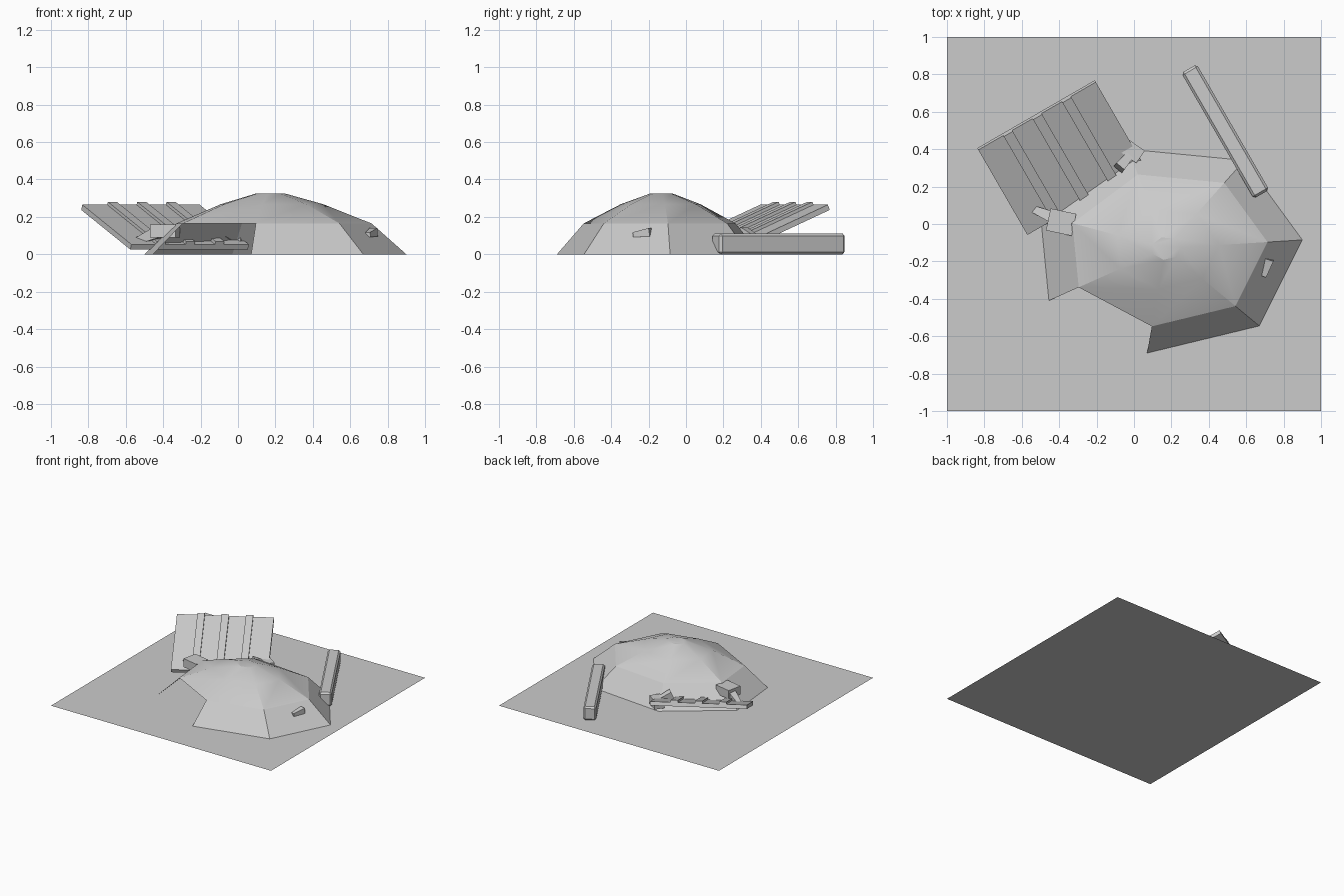
import bpy, bmesh, math
from mathutils import Matrix, Vector

if "Cube" in bpy.data.objects:
    bpy.data.objects.remove(bpy.data.objects["Cube"])

grey = bpy.data.materials.new("plain_grey")
grey.diffuse_color = (0.6, 0.6, 0.6, 1)
grey.use_nodes = True
grey.node_tree.nodes["Principled BSDF"].inputs["Base Color"].default_value = grey.diffuse_color


def finish(name, bm, smooth=None):
    me = bpy.data.meshes.new(name)
    bm.to_mesh(me)
    bm.free()
    me.materials.append(grey)
    ob = bpy.data.objects.new(name, me)
    bpy.context.collection.objects.link(ob)
    if smooth:
        bpy.ops.object.select_all(action='DESELECT')
        ob.select_set(True)
        bpy.context.view_layer.objects.active = ob
        bpy.ops.object.shade_smooth_by_angle(angle=math.radians(smooth))
    return ob


def box(name, centre, size, rot=Matrix(), bevel=0):
    bm = bmesh.new()
    bmesh.ops.create_cube(bm, size=1, matrix=Matrix.Diagonal((*size, 1)))
    if bevel:
        bmesh.ops.bevel(bm, geom=bm.edges[:], offset=bevel, segments=1, affect='EDGES')
    bm.transform(Matrix.Translation(centre) @ rot)
    return finish(name, bm)


def peg(name, a, b, r1, r2, sides=4):
    """Tapered peg from a to b."""
    a, b = Vector(a), Vector(b)
    d = b - a
    bm = bmesh.new()
    bmesh.ops.create_cone(bm, cap_ends=True, segments=sides, radius1=r1, radius2=r2, depth=d.length)
    bm.transform(Matrix.Translation((a + b) / 2) @ d.to_track_quat('Z', 'Y').to_matrix().to_4x4()
                 @ Matrix.Rotation(math.pi / 4, 4, 'Z'))
    return finish(name, bm)


# Flat base sheet
bm = bmesh.new()
bmesh.ops.create_grid(bm, x_segments=1, y_segments=1, size=1)
finish("base_sheet", bm)

# Seven-sided dome shell, one lower panel left open as the entrance
outline = [(0.59, 0.34), (0.90, -0.085), (0.67, -0.545), (0.07, -0.69),
           (-0.455, -0.41), (-0.50, 0.05), (-0.03, 0.40)]
cx, cy = 0.17, -0.13
bm = bmesh.new()
rings = [[bm.verts.new((cx + (x - cx) * s, cy + (y - cy) * s, z)) for x, y in outline]
         for s, z in ((1, 0), (0.745, 0.165), (0.39, 0.268), (0.11, 0.325))]
for k in range(3):
    for i in range(7):
        j = (i + 1) % 7
        if (k, i) != (0, 3):
            bm.faces.new((rings[k][j], rings[k][i], rings[k + 1][i], rings[k + 1][j]))
bm.faces.new(rings[3][::-1])
bmesh.ops.recalc_face_normals(bm, faces=bm.faces[:])
if max(bm.faces, key=lambda f: f.calc_center_median().z).normal.z < 0:
    bmesh.ops.reverse_faces(bm, faces=bm.faces[:])
finish("dome_shell", bm, 20)

# Sloping board with three battens
tilt = Matrix.Rotation(math.radians(30), 4, 'Z') @ Matrix.Rotation(math.radians(22), 4, 'X')
mid = Vector((-0.39, 0.355, 0.145))
box("sloping_board", mid, (0.725, 0.566, 0.03), tilt)
for n in (-1, 0, 1):
    box(f"batten_{n + 2}", mid + tilt @ Vector((n * 0.181, 0, 0.022)), (0.055, 0.566, 0.02), tilt)

# Corner blocks with short pegs holding the board's lower edge
box("left_block", (-0.39, 0.01, 0.125), (0.14, 0.12, 0.07), Matrix.Rotation(math.radians(-12), 4, 'Z'))
peg("left_peg", (-0.42, 0.03, 0.12), (-0.54, 0.08, 0.07), 0.045, 0.025)
box("right_block", (-0.01, 0.39, 0.07), (0.11, 0.08, 0.07), Matrix.Rotation(math.radians(-35), 4, 'Z'))
peg("right_peg", (-0.02, 0.37, 0.08), (-0.08, 0.30, 0.12), 0.03, 0.04)

# Loose beam lying beside the dome
box("loose_beam", (0.488, 0.495, 0.056), (0.095, 0.775, 0.112),
    Matrix.Rotation(math.radians(30), 4, 'Z'), 0.013)

# Small peg on the side of the dome
peg("dome_peg", (0.695, -0.28, 0.105), (0.725, -0.19, 0.118), 0.018, 0.032)
